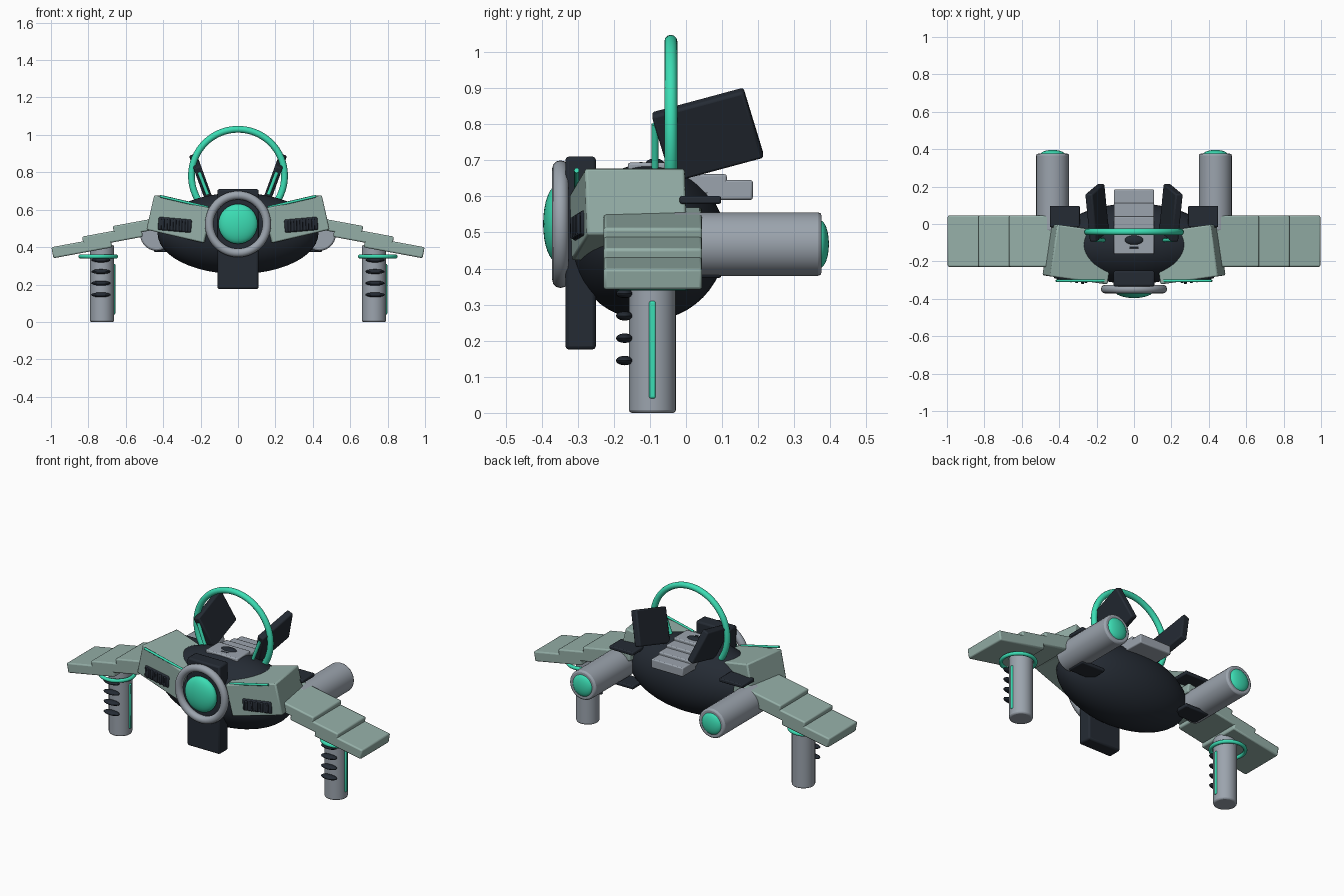
import bpy, bmesh, math
from mathutils import Matrix, Vector, Euler

if "Cube" in bpy.data.objects:
    bpy.data.objects.remove(bpy.data.objects["Cube"])

R = math.radians


def material(name, rgb):
    m = bpy.data.materials.new(name)
    m.diffuse_color = (*rgb, 1)
    m.use_nodes = True
    m.node_tree.nodes["Principled BSDF"].inputs["Base Color"].default_value = m.diffuse_color
    return m


DARK = material("dark_shell", (0.018, 0.024, 0.034))
METAL = material("grey_metal", (0.33, 0.37, 0.42))
SAGE = material("sage_armour", (0.30, 0.43, 0.39))
GLOW = material("green_glow", (0.045, 0.73, 0.46))


def place(loc, rot=(0, 0, 0)):
    return Matrix.Translation(loc) @ Euler([R(a) for a in rot]).to_matrix().to_4x4()


def finish(name, bm, matrix, mat, bevel=0, mirror=False):
    bm.transform(matrix)
    bmesh.ops.recalc_face_normals(bm, faces=bm.faces)
    mesh = bpy.data.meshes.new(name)
    bm.to_mesh(mesh)
    bm.free()
    mesh.materials.append(mat)
    mesh.shade_smooth()
    mesh.set_sharp_from_angle(angle=R(35))
    ob = bpy.data.objects.new(name, mesh)
    bpy.context.collection.objects.link(ob)
    if bevel:
        b = ob.modifiers.new("bevel", "BEVEL")
        b.width, b.segments, b.limit_method = bevel, 2, "ANGLE"
    if mirror:
        ob.modifiers.new("mirror", "MIRROR").use_mirror_merge = False
    return ob


def box(name, size, matrix, mat, bevel=0.008, mirror=False):
    bm = bmesh.new()
    bmesh.ops.create_cube(bm, size=1)
    bmesh.ops.scale(bm, vec=size, verts=bm.verts)
    return finish(name, bm, matrix, mat, bevel, mirror)


def ball(name, radii, matrix, mat, mirror=False, seg=32):
    bm = bmesh.new()
    bmesh.ops.create_uvsphere(bm, u_segments=seg, v_segments=seg // 2, radius=1)
    bmesh.ops.scale(bm, vec=radii, verts=bm.verts)
    return finish(name, bm, matrix, mat, 0, mirror)


def rod(name, a, b, r, mat, bevel=0, mirror=False, seg=32):
    a, b = Vector(a), Vector(b)
    bm = bmesh.new()
    bmesh.ops.create_cone(bm, cap_ends=True, segments=seg, radius1=r, radius2=r,
                          depth=(b - a).length)
    turn = (b - a).to_track_quat("Z", "Y").to_matrix().to_4x4()
    return finish(name, bm, Matrix.Translation((a + b) / 2) @ turn, mat, bevel, mirror)


def ring(name, major, minor, matrix, mat, mirror=False, seg=48, sides=12):
    bm = bmesh.new()
    grid = []
    for i in range(seg):
        t = 2 * math.pi * i / seg
        row = []
        for j in range(sides):
            p = 2 * math.pi * j / sides
            d = major + minor * math.cos(p)
            row.append(bm.verts.new((d * math.cos(t), d * math.sin(t), minor * math.sin(p))))
        grid.append(row)
    for i in range(seg):
        for j in range(sides):
            n, k = (i + 1) % seg, (j + 1) % sides
            bm.faces.new((grid[i][j], grid[n][j], grid[n][k], grid[i][k]))
    return finish(name, bm, matrix, mat, 0, mirror)


# Hull and front spine
ball("hull", (0.43, 0.215, 0.217), place((0, -0.105, 0.473)), DARK, seg=48)
box("front_spine", (0.22, 0.085, 0.535), place((0, -0.292, 0.443)), DARK, 0.01)

# Front lamp
ring("lamp_rim", 0.154, 0.023, place((0, -0.348, 0.523), (90, 0, 0)), METAL)
ball("lamp_lens", (0.105, 0.04, 0.107), place((0, -0.356, 0.524)), GLOW)

# Shoulder armour with vents and trim
shoulder = place((0.296, -0.16, 0.55), (0, -13, 8))
box("shoulder_plate", (0.32, 0.28, 0.19), shoulder, SAGE, 0.008, True)
box("vent_back", (0.18, 0.02, 0.07), shoulder @ place((0.015, -0.138, -0.035), (0, 8, 0)),
    DARK, 0.008, True)
for i in range(5):
    box(f"vent_slat_{i + 1}", (0.016, 0.02, 0.06),
        shoulder @ place((-0.05 + 0.032 * i, -0.146, -0.045 + 0.0045 * (4 - i)), (0, 12, 0)),
        DARK, 0.005, True)
rod("shoulder_trim", (0.16, -0.303, 0.612), (0.417, -0.303, 0.672), 0.007, GLOW,
    mirror=True, seg=12)

# Wings: three overlapping stepped plates
for i in range(3):
    box(f"wing_plate_{i + 1}", (0.32, 0.274, 0.06),
        place((0.507 + 0.164 * i, -0.092, 0.512 - 0.0565 * i), (0, 10.5, 0)), SAGE, 0.008, True)

# Rear thrusters and cooling fins
rod("thruster", (0.435, -0.04, 0.468), (0.435, 0.376, 0.468), 0.088, METAL, 0.01, True)
ball("thruster_glow", (0.066, 0.025, 0.066), place((0.435, 0.371, 0.468)), GLOW, True)
for i, (x, z) in enumerate(((0.37, 0.59), (0.43, 0.475), (0.37, 0.385))):
    box(f"thruster_fin_{i + 1}", (0.16, 0.115, 0.022), place((x, 0.04, z)), DARK, 0.006, True)

# Legs
rod("leg", (0.727, -0.093, 0), (0.727, -0.093, 0.41), 0.065, METAL, 0.008, True)
ring("leg_ring", 0.095, 0.011, place((0.747, -0.093, 0.35)), GLOW, True)
for i in range(4):
    ball(f"leg_grip_{i + 1}", (0.052, 0.024, 0.013),
         place((0.733, -0.17, 0.145 + 0.062 * i)), DARK, True, 20)
for side, x in (("left", -0.663), ("right", 0.791)):
    box(f"{side}_leg_stripe", (0.014, 0.018, 0.27), place((x, -0.093, 0.175)), GLOW, 0.005)

# Stepped back cover and sensor
for i in range(4):
    box(f"back_step_{i + 1}", (0.214, 0.13, 0.055),
        place((0, 0.12 - 0.072 * i, 0.618 + 0.016 * i)), METAL, 0.006)
ball("sensor_eye", (0.05, 0.025, 0.012), place((0, -0.086, 0.693)), DARK, seg=20)
box("sensor_slot", (0.05, 0.012, 0.01), place((0, -0.125, 0.69)), DARK, 0.003)

# Side screens with glowing edge strips
box("side_screen", (0.042, 0.265, 0.205), place((0.197, 0.06, 0.77), (16, 20, 0)), DARK, 0.008, True)
rod("screen_strip", (0.162, -0.086, 0.68), (0.208, -0.086, 0.80), 0.01, GLOW, mirror=True, seg=12)

# Halo hoop
ring("halo_hoop", 0.249, 0.018, place((0, -0.042, 0.781), (90, 0, 0)), GLOW, seg=64)
